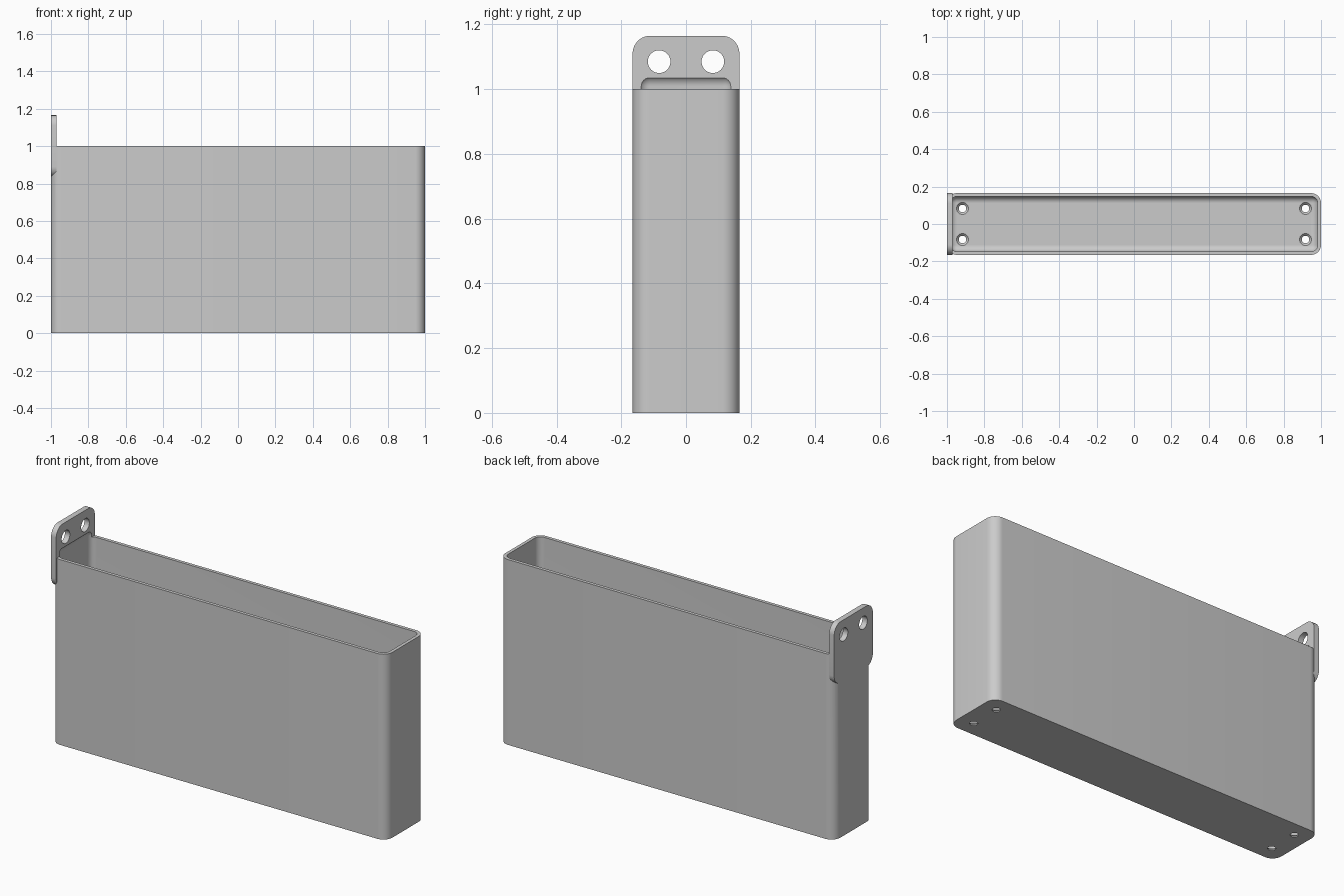
import bpy
import bmesh
import math
from mathutils import Matrix

if "Cube" in bpy.data.objects:
    bpy.data.objects.remove(bpy.data.objects["Cube"], do_unlink=True)

HALF_W, HEIGHT, WALL = 0.165, 1.0, 0.018
TAB_T, TAB_LOW, TAB_HIGH = 0.03, 0.835, 1.165

grey = bpy.data.materials.new("plain_grey")
grey.use_nodes = True
grey.diffuse_color = (0.6, 0.6, 0.6, 1)
grey.node_tree.nodes["Principled BSDF"].inputs["Base Color"].default_value = (0.6, 0.6, 0.6, 1)


def finish(name, bm, helper=False):
    bmesh.ops.recalc_face_normals(bm, faces=bm.faces)
    mesh = bpy.data.meshes.new(name)
    bm.to_mesh(mesh)
    bm.free()
    mesh.materials.append(grey)
    obj = bpy.data.objects.new(name, mesh)
    bpy.context.collection.objects.link(obj)
    obj.hide_render = helper
    return obj


def rounded_box(name, low, high, radius, axis=None, helper=False):
    """Box with edges along one axis rounded, or all edges if axis is None."""
    bm = bmesh.new()
    bmesh.ops.create_cube(bm, size=1)
    for v in bm.verts:
        for i in range(3):
            v.co[i] = high[i] if v.co[i] > 0 else low[i]
    edges = [e for e in bm.edges if axis is None
             or abs(e.verts[0].co[axis] - e.verts[1].co[axis]) > 1e-4]
    bmesh.ops.bevel(bm, geom=edges, offset=radius, segments=10, profile=0.5, affect='EDGES')
    return finish(name, bm, helper)


def round_cutter(name, r_low, r_high, depth, centre, along_x=False):
    bm = bmesh.new()
    turn = Matrix.Rotation(math.pi / 2, 4, 'Y') if along_x else Matrix.Identity(4)
    bmesh.ops.create_cone(bm, cap_ends=True, segments=40, radius1=r_low, radius2=r_high,
                          depth=depth, matrix=Matrix.Translation(centre) @ turn)
    return finish(name, bm, True)


def combine(target, other, operation):
    mod = target.modifiers.new(operation.lower(), 'BOOLEAN')
    mod.operation = operation
    mod.solver = 'EXACT'
    mod.object = other
    bpy.context.view_layer.objects.active = target
    bpy.ops.object.modifier_apply(modifier=mod.name)
    bpy.data.objects.remove(other, do_unlink=True)


# Outer shell with rounded upright corners, joined to the mounting tab
holder = rounded_box("wall_holder", (-1, -HALF_W, 0), (1, HALF_W, HEIGHT), 0.053, axis=2)
tab = rounded_box("mounting_tab", (-1, -HALF_W, TAB_LOW), (-1 + TAB_T, HALF_W, TAB_HIGH),
                  0.055, axis=0)
combine(holder, tab, 'UNION')

# Soft-edged cavity, whose top also scoops into the tab
cavity = rounded_box("cavity_cutter", (-1 + WALL, -HALF_W + WALL, WALL),
                     (1 - WALL, HALF_W - WALL, 1.044), 0.035, helper=True)
combine(holder, cavity, 'DIFFERENCE')

# Screw holes through the tab, and countersunk drain holes through the floor
for y in (-0.083, 0.083):
    combine(holder, round_cutter("tab_hole", 0.035, 0.035, 0.1, (-0.985, y, 1.085), True),
            'DIFFERENCE')
    for x in (-0.917, 0.917):
        combine(holder, round_cutter("floor_hole", 0.02, 0.02, 0.1, (x, y, 0)), 'DIFFERENCE')
        combine(holder, round_cutter("countersink", 0.02, 0.034, 0.014, (x, y, 0.013)),
                'DIFFERENCE')

# Smooth the rounded surfaces and keep crisp rims
bpy.ops.object.select_all(action='DESELECT')
holder.select_set(True)
bpy.context.view_layer.objects.active = holder
bpy.ops.object.shade_smooth_by_angle(angle=math.radians(30))
